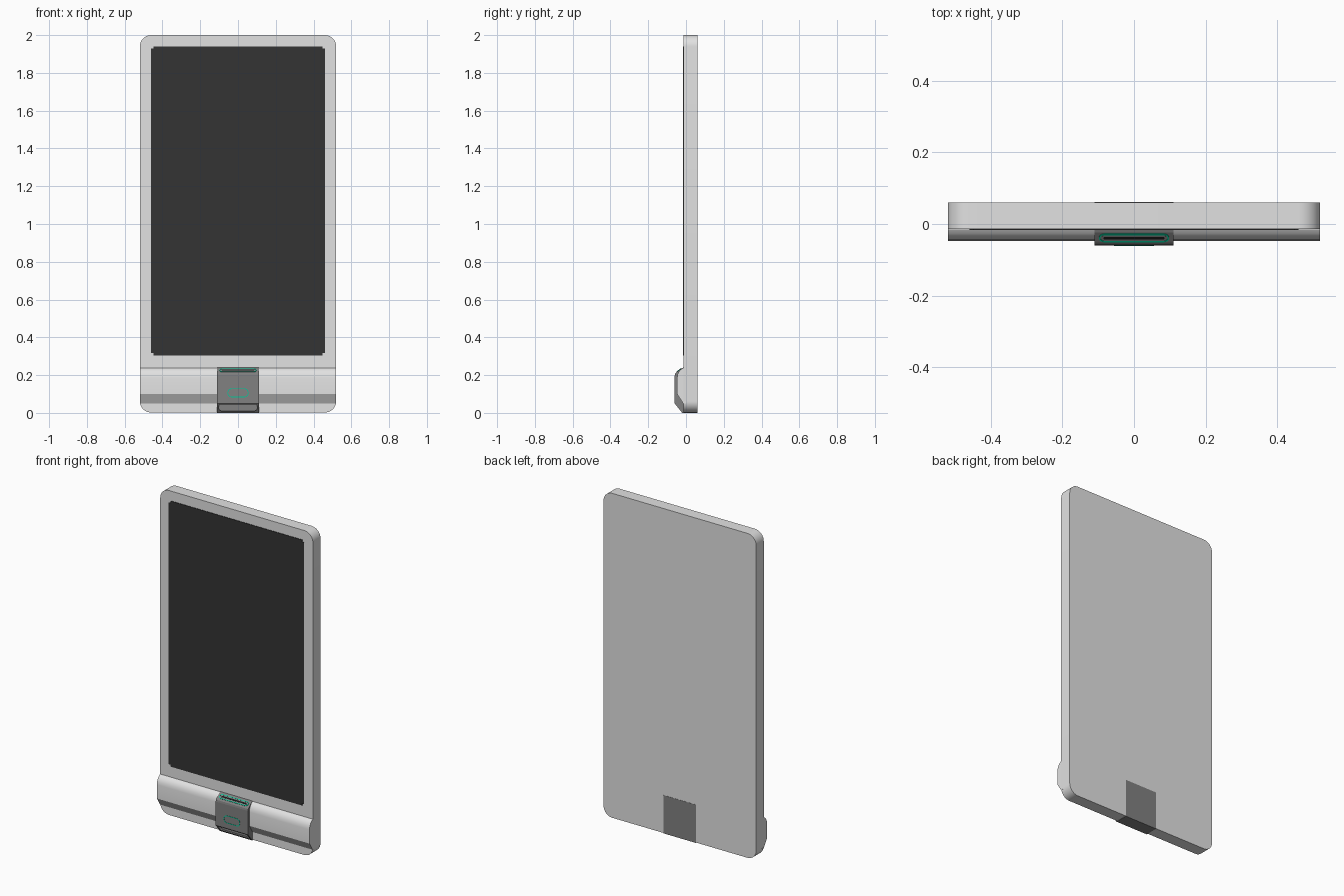
import bpy, bmesh, math
from mathutils import Vector

cube = bpy.data.objects.get("Cube")
if cube:
    bpy.data.objects.remove(cube, do_unlink=True)


def material(name, colour):
    m = bpy.data.materials.new(name)
    m.use_nodes = True
    m.diffuse_color = (*colour, 1)
    m.node_tree.nodes["Principled BSDF"].inputs["Base Color"].default_value = (*colour, 1)
    return m


shell = material("light grey", (0.76, 0.76, 0.76))
charcoal = material("charcoal screen", (0.033, 0.033, 0.033))
mid_grey = material("mid grey", (0.22, 0.22, 0.22))
green = material("green", (0.0, 0.6, 0.32))
black = material("black", (0.01, 0.01, 0.01))


def make_object(name, bm, mat, smooth=None):
    bmesh.ops.recalc_face_normals(bm, faces=bm.faces)
    mesh = bpy.data.meshes.new(name)
    bm.to_mesh(mesh)
    bm.free()
    mesh.materials.append(mat)
    ob = bpy.data.objects.new(name, mesh)
    bpy.context.collection.objects.link(ob)
    if smooth:
        bpy.ops.object.select_all(action='DESELECT')
        ob.select_set(True)
        bpy.context.view_layer.objects.active = ob
        bpy.ops.object.shade_smooth_by_angle(angle=math.radians(smooth))
    return ob


def prism(name, points, offset, mat, smooth=None):
    """Extrude a closed outline of 3D points along an offset."""
    bm = bmesh.new()
    face = bm.faces.new([bm.verts.new(p) for p in points])
    ext = bmesh.ops.extrude_face_region(bm, geom=[face])["geom"]
    verts = [v for v in ext if isinstance(v, bmesh.types.BMVert)]
    bmesh.ops.translate(bm, verts=verts, vec=offset)
    return make_object(name, bm, mat, smooth)


def rounded(w, h, r, segs):
    """Rounded rectangle outline, centred on the origin."""
    out = []
    for i, (sx, sy) in enumerate(((1, 1), (-1, 1), (-1, -1), (1, -1))):
        for k in range(segs + 1):
            a = math.pi / 2 * (i + k / segs)
            out.append((sx * (w / 2 - r) + r * math.cos(a),
                        sy * (h / 2 - r) + r * math.sin(a)))
    return out


def place(outline, centre, up):
    """Put a flat outline on a plane spanned by x and the given up direction."""
    c, u = Vector(centre), Vector(up).normalized()
    return [c + Vector((x, 0, 0)) + u * v for x, v in outline]


def ring(name, w, h, r, width, centre, up, offset, mat):
    outer = place(rounded(w, h, r, 3), centre, up)
    inner = place(rounded(w - 2 * width, h - 2 * width, r - width, 3), centre, up)
    bm = bmesh.new()
    n = len(outer)
    loops = [[bm.verts.new(p + d) for p in pts]
             for d in (Vector(), Vector(offset)) for pts in (outer, inner)]
    for a, b in ((0, 1), (1, 3), (3, 2), (2, 0)):
        for i in range(n):
            j = (i + 1) % n
            bm.faces.new((loops[a][i], loops[a][j], loops[b][j], loops[b][i]))
    return make_object(name, bm, mat)


UP = (0, 0, 1)

# Main slab with rounded corners
prism("body_slab", place(rounded(1.04, 1.998, 0.06, 10), (0, -0.014, 1.001), UP),
      (0, 0.074, 0), shell, 30)

# Screen plate with stepped corners
w, h, s = 0.46, 0.818, 0.012
corner = [(w, h - s), (w - s, h - s), (w - s, h)]
screen = []
for sx, sy in ((1, 1), (-1, 1), (-1, -1), (1, -1)):
    pts = [(sx * x, sy * z) for x, z in corner]
    screen += pts if sx * sy > 0 else pts[::-1]
prism("screen", place(screen, (0, -0.012, 1.122), UP), (0, -0.005, 0), charcoal)

# Raised bar across the lower front
bar = [(0, 0.238), (-0.015, 0.238), (-0.027, 0.231), (-0.037, 0.219), (-0.044, 0.204),
       (-0.047, 0.185), (-0.047, 0.1), (-0.015, 0.05), (0, 0.05)]
prism("lower_bar", [(-0.52, y, z) for y, z in bar], (1.04, 0, 0), shell, 30)

# Centre block that wraps from the front to the back
block = [(0.061, 0), (0.061, 0.235), (-0.014, 0.24), (-0.024, 0.236), (-0.052, 0.214),
         (-0.058, 0.207), (-0.06, 0.196), (-0.06, 0.05), (-0.02, 0)]
centre_block = prism("centre_block", [(-0.11, y, z) for y, z in block],
                     (0.22, 0, 0), mid_grey)

# Recess in the sloped lower edge of the block
cutter = prism("recess_cutter", place(rounded(0.204, 0.034, 0.014, 4), (0, -0.08, 0.028), UP),
               (0, 0.064, 0), mid_grey)
cutter.hide_render = True
cutter.hide_viewport = True
cut = centre_block.modifiers.new("recess", 'BOOLEAN')
cut.operation = 'DIFFERENCE'
cut.solver = 'EXACT'
cut.object = cutter

# Slot on the sloped top of the block
slope = (0, 0.028, 0.022)
mid = (0, -0.038, 0.2245)
out = Vector((0, -0.62, 0.79))
prism("slot_inset", place(rounded(0.18, 0.022, 0.0105, 3), mid, slope), out * 0.002, mid_grey)
ring("slot_rim", 0.196, 0.029, 0.014, 0.004, mid, slope, out * 0.003, green)
prism("slot_opening", place(rounded(0.17, 0.009, 0.004, 3), mid, slope), out * 0.003, black)

# Button outline on the front of the block
ring("button_outline", 0.112, 0.048, 0.022, 0.004, (0, -0.0595, 0.106), UP,
     (0, -0.002, 0), green)
